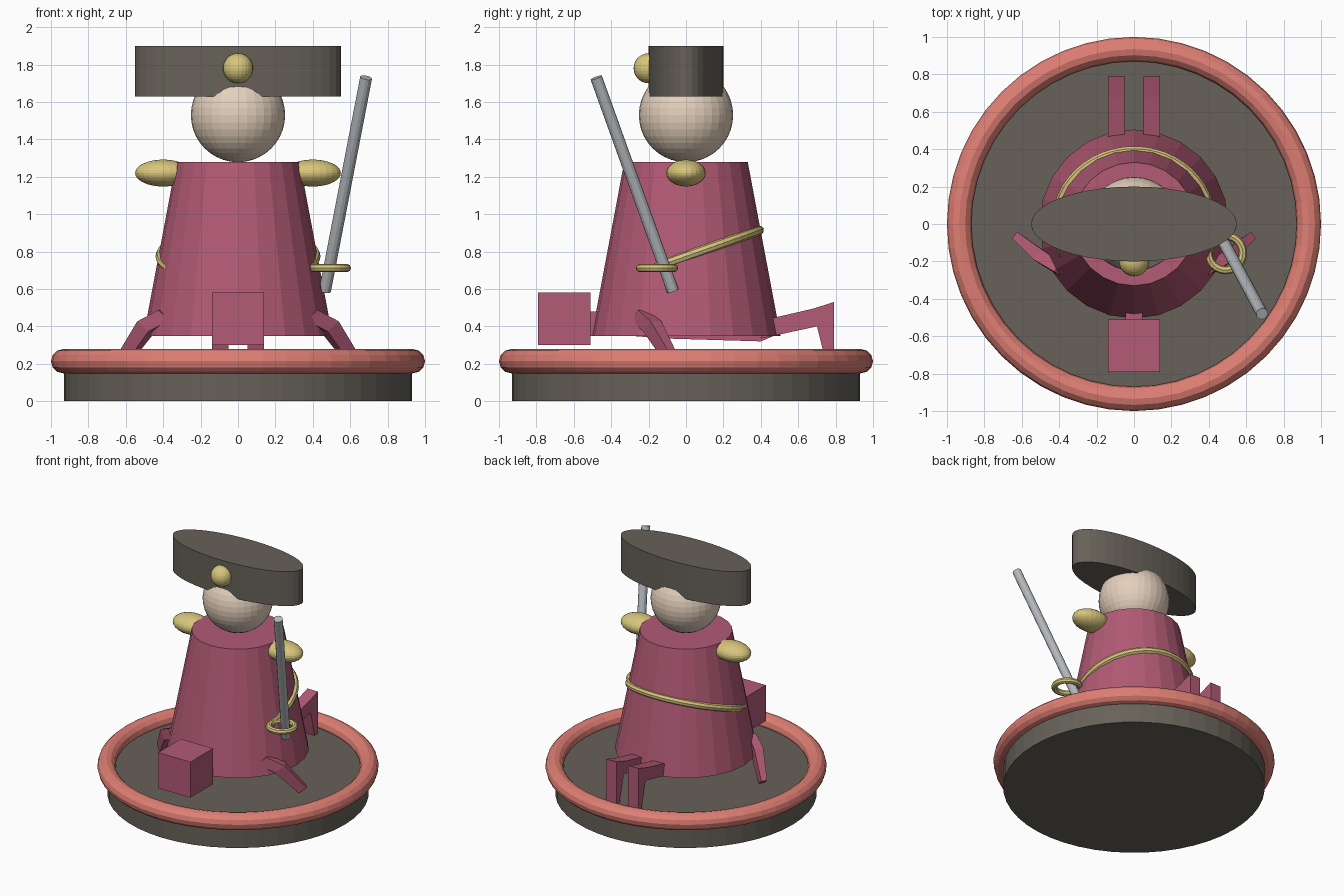
import bpy, bmesh, math
from mathutils import Vector

if "Cube" in bpy.data.objects:
    bpy.data.objects.remove(bpy.data.objects["Cube"])


def material(name, rgb):
    m = bpy.data.materials.new(name)
    m.diffuse_color = (*rgb, 1)
    m.use_nodes = True
    m.node_tree.nodes["Principled BSDF"].inputs["Base Color"].default_value = m.diffuse_color
    return m


DARK = material("dark_grey", (0.135, 0.122, 0.100))
ROSE = material("rose", (0.445, 0.103, 0.180))
SALMON = material("salmon", (0.740, 0.212, 0.175))
GOLD = material("gold", (0.687, 0.565, 0.200))
SKIN = material("skin", (0.775, 0.631, 0.503))
STEEL = material("steel", (0.460, 0.485, 0.510))


def finish(name, mat):
    ob = bpy.context.object
    ob.name = name
    ob.data.materials.append(mat)
    return ob


def cone(name, mat, r1, r2, z0, z1, sides, scale=(1, 1, 1)):
    bpy.ops.mesh.primitive_cone_add(vertices=sides, radius1=r1, radius2=r2,
                                    depth=z1 - z0, location=(0, 0, (z0 + z1) / 2))
    bpy.context.object.scale = scale
    return finish(name, mat)


def ball(name, mat, loc, radii, seg=24, rings=16):
    bpy.ops.mesh.primitive_uv_sphere_add(segments=seg, ring_count=rings, radius=1, location=loc)
    bpy.context.object.scale = radii
    return finish(name, mat)


def ring(name, mat, loc, major, minor, seg, minor_seg, tilt=0):
    bpy.ops.mesh.primitive_torus_add(major_radius=major, minor_radius=minor,
                                     major_segments=seg, minor_segments=minor_seg,
                                     location=loc, rotation=(tilt, 0, 0))
    return finish(name, mat)


def mesh_object(name, mat, bm):
    bmesh.ops.recalc_face_normals(bm, faces=bm.faces)
    me = bpy.data.meshes.new(name)
    bm.to_mesh(me)
    bm.free()
    ob = bpy.data.objects.new(name, me)
    bpy.context.collection.objects.link(ob)
    me.materials.append(mat)
    return ob


def slab(name, mat, profile, x0, x1):
    """Extrude a (y, z) side profile between two x values."""
    bm = bmesh.new()
    a, b = [[bm.verts.new((x, y, z)) for y, z in profile] for x in (x0, x1)]
    n = len(profile)
    bm.faces.new(a)
    bm.faces.new(b)
    for i in range(n):
        bm.faces.new((a[i], a[(i + 1) % n], b[(i + 1) % n], b[i]))
    return mesh_object(name, mat, bm)


def limb(name, mat, path, side, across):
    """Four-sided bent limb; path holds (x, y, z, half width, half thickness)."""
    bm = bmesh.new()
    loops = []
    for x, y, z, w, t in path:
        c = Vector((x, y, z))
        loops.append([bm.verts.new(c + side * w * i + across * t * j)
                      for i, j in ((-1, -1), (1, -1), (1, 1), (-1, 1))])
    bm.faces.new(loops[0])
    bm.faces.new(loops[-1])
    for p, q in zip(loops, loops[1:]):
        for i in range(4):
            k = (i + 1) % 4
            bm.faces.new((p[i], p[k], q[k], q[i]))
    return mesh_object(name, mat, bm)


# Round stand with a padded rim
cone("base", DARK, 0.93, 0.93, 0, 0.20, 48)
ring("base_rim", SALMON, (0, 0, 0.214), 0.935, 0.065, 48, 12)

# Robe, head and wide hat
cone("robe", ROSE, 0.505, 0.33, 0.35, 1.28, 24)
ball("head", SKIN, (0, 0, 1.53), (0.252, 0.252, 0.252), 32, 20)
cone("hat", DARK, 1, 1, 1.63, 1.90, 40, (0.55, 0.20, 1))
ball("hat_badge", GOLD, (0, -0.20, 1.78), (0.08, 0.08, 0.08))

# Shoulder pads and tilted sash
for s, label in ((-1, "left"), (1, "right")):
    ball("shoulder_pad_" + label, GOLD, (s * 0.40, 0, 1.22), (0.15, 0.105, 0.072))
ring("sash", GOLD, (0, 0, 0.775), 0.415, 0.026, 48, 8, math.radians(19.5))

# Blade and ring guard
low, high = Vector((0.465, -0.07, 0.59)), Vector((0.685, -0.48, 1.73))
axis = high - low
bpy.ops.mesh.primitive_cylinder_add(vertices=12, radius=0.032, depth=axis.length,
                                    location=(low + high) / 2)
blade = finish("blade", STEEL)
blade.rotation_mode = 'QUATERNION'
blade.rotation_quaternion = axis.to_track_quat('Z', 'Y')
ring("blade_guard", GOLD, (0.49, -0.155, 0.712), 0.092, 0.022, 24, 8)

# Small mount: body under the robe, neck and box head
slab("mount_body", ROSE, [(-0.44, 0.36), (-0.10, 0.335), (0.40, 0.32), (0.47, 0.35),
                          (0.44, 0.42), (-0.44, 0.42)], -0.12, 0.12)
slab("mount_neck", ROSE, [(-0.53, 0.35), (-0.40, 0.35), (-0.40, 0.48), (-0.53, 0.48)],
     -0.045, 0.045)
slab("mount_head", ROSE, [(-0.79, 0.30), (-0.51, 0.30), (-0.51, 0.58), (-0.79, 0.58)],
     -0.14, 0.14)

# Rear legs bend sharply down, front legs splay outwards
rear = [(0.40, 0.335), (0.40, 0.43), (0.68, 0.495), (0.79, 0.53),
        (0.79, 0.20), (0.75, 0.20), (0.70, 0.40)]
splay = [(0.38, -0.25, 0.46, 0.03, 0.045), (0.49, -0.18, 0.40, 0.035, 0.045),
         (0.615, -0.075, 0.22, 0.022, 0.035)]
for s, label in ((-1, "left"), (1, "right")):
    slab("rear_leg_" + label, ROSE, rear, s * 0.05, s * 0.14)
    limb("front_leg_" + label, ROSE, [(s * x, y, z, w, t) for x, y, z, w, t in splay],
         Vector((s * 0.55, -0.83, 0)), Vector((s * 0.66, 0.44, 0.6)))
